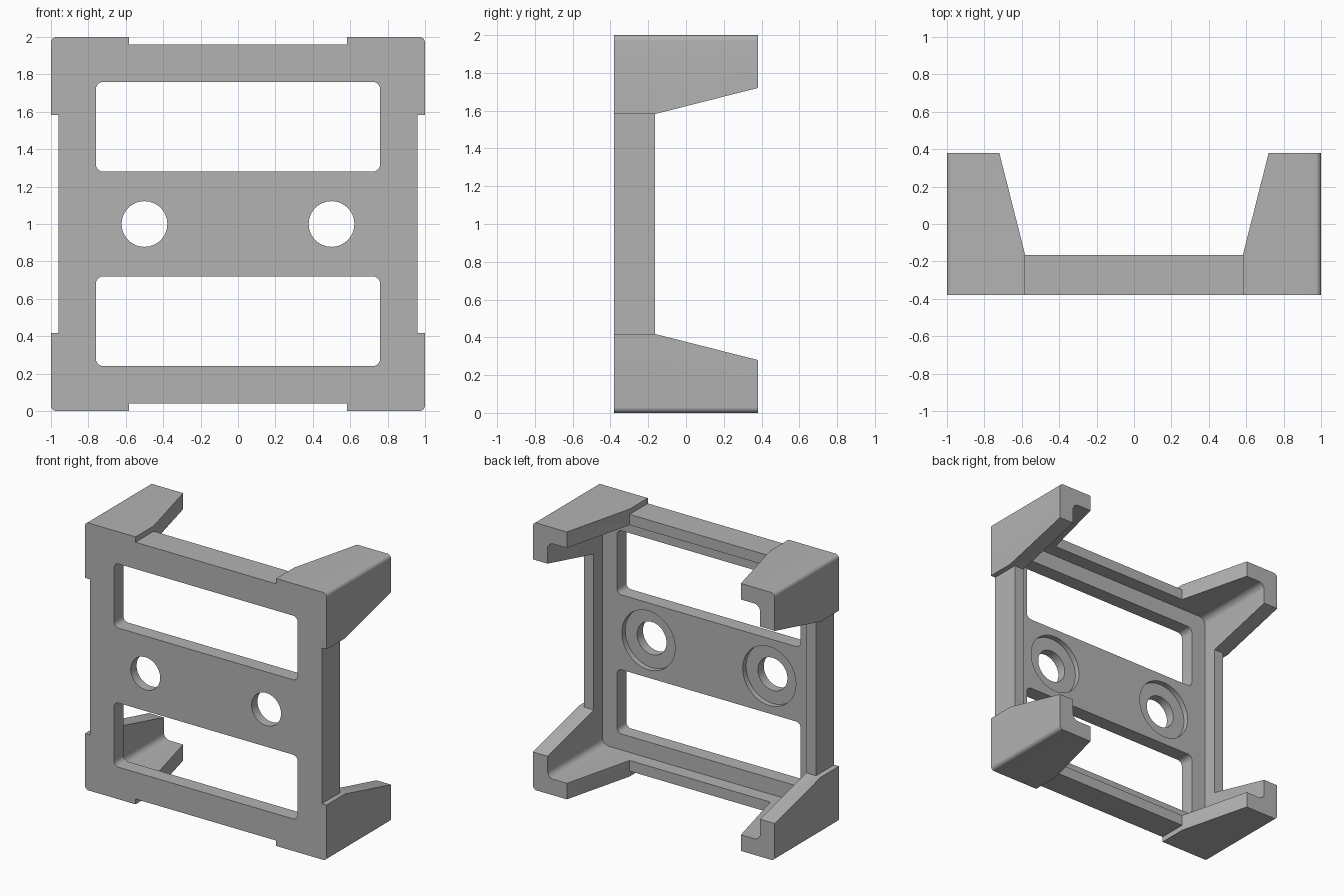
import bpy, bmesh, math
from mathutils import Vector

default = bpy.data.objects.get("Cube")
if default:
    bpy.data.objects.remove(default, do_unlink=True)

FRONT, BACK = -0.38, 0.38
PLATE_BACK, RIM_BACK = -0.27, -0.165
RIM_OUT, RIM_IN = 0.96, 0.88

grey = bpy.data.materials.new("plain grey")
grey.use_nodes = True
grey.diffuse_color = (0.45, 0.45, 0.45, 1)
grey.node_tree.nodes["Principled BSDF"].inputs["Base Color"].default_value = grey.diffuse_color


def circle(cx, cy, r, n=48):
    return [(cx + r * math.cos(2 * math.pi * i / n), cy + r * math.sin(2 * math.pi * i / n))
            for i in range(n)]


def rounded_rect(x0, x1, y0, y1, r, steps=8):
    corners = [(x1 - r, y1 - r), (x0 + r, y1 - r), (x0 + r, y0 + r), (x1 - r, y0 + r)]
    pts = []
    for q, (cx, cy) in enumerate(corners):
        for i in range(steps + 1):
            a = math.pi / 2 * (q + i / steps)
            pts.append((cx + r * math.cos(a), cy + r * math.sin(a)))
    return pts


def prism(name, profile, axis, start, end):
    """Extrude a flat profile along x, y or z; the profile uses the other two axes."""
    place = {"x": lambda a, b, t: (t, a, b),
             "y": lambda a, b, t: (a, t, b),
             "z": lambda a, b, t: (a, b, t)}[axis]
    bm = bmesh.new()
    face = bm.faces.new([bm.verts.new(place(a, b, start)) for a, b in profile])
    moved = bmesh.ops.extrude_face_region(bm, geom=[face])["geom"]
    bmesh.ops.translate(bm, vec=Vector(place(0, 0, end - start)),
                        verts=[v for v in moved if isinstance(v, bmesh.types.BMVert)])
    bmesh.ops.recalc_face_normals(bm, faces=bm.faces)
    mesh = bpy.data.meshes.new(name)
    bm.to_mesh(mesh)
    bm.free()
    obj = bpy.data.objects.new(name, mesh)
    bpy.context.collection.objects.link(obj)
    return obj


def cut(target, profile, axis, start, end):
    cutter = prism("cutter", profile, axis, start, end)
    cutter.hide_render = True
    mod = target.modifiers.new("cut", "BOOLEAN")
    mod.operation, mod.solver, mod.object = "DIFFERENCE", "EXACT", cutter
    bpy.context.view_layer.objects.active = target
    bpy.ops.object.modifier_apply(modifier=mod.name)
    bpy.data.objects.remove(cutter, do_unlink=True)


# Solid block with softened corners, hollowed out from behind
frame = prism("mounting_frame", rounded_rect(-1, 1, 0, 2, 0.03), "y", FRONT, BACK)
cut(frame, rounded_rect(-RIM_IN, RIM_IN, 1 - RIM_IN, 1 + RIM_IN, 0.05), "y", PLATE_BACK, 1)

# Tapered gaps that leave four corner brackets standing behind the rim
NEAR, FAR = 0.582, 0.72
gap = [(RIM_BACK, -NEAR), (BACK, -FAR), (BACK + 0.1, -FAR), (BACK + 0.1, FAR),
       (BACK, FAR), (RIM_BACK, NEAR)]
cut(frame, [(y, 1 + h) for y, h in gap], "x", -1.5, 1.5)
cut(frame, [(h, y) for y, h in gap], "z", -0.5, 2.5)

# Shallow steps along the outer edges between the brackets
for s in (-1, 1):
    side = [(s * RIM_OUT, 1 - NEAR), (s * 1.2, 1 - NEAR), (s * 1.2, 1 + NEAR), (s * RIM_OUT, 1 + NEAR)]
    cut(frame, side, "y", -1, 1)
    cut(frame, [(z - 1, x + 1) for x, z in side], "y", -1, 1)

# Two windows
for mid in (0.48, 1.52):
    cut(frame, rounded_rect(-0.76, 0.76, mid - 0.24, mid + 0.24, 0.04), "y", -1, 1)

# Two bolt holes with wide recesses at the back
for x in (-0.5, 0.5):
    cut(frame, circle(x, 1, 0.122), "y", -1, 1)
    cut(frame, circle(x, 1, 0.22), "y", PLATE_BACK - 0.04, 0)

frame.data.materials.clear()
frame.data.materials.append(grey)
for p in frame.data.polygons:
    p.material_index = 0
bpy.ops.object.select_all(action="DESELECT")
frame.select_set(True)
bpy.context.view_layer.objects.active = frame
bpy.ops.object.shade_smooth_by_angle(angle=math.radians(30))
